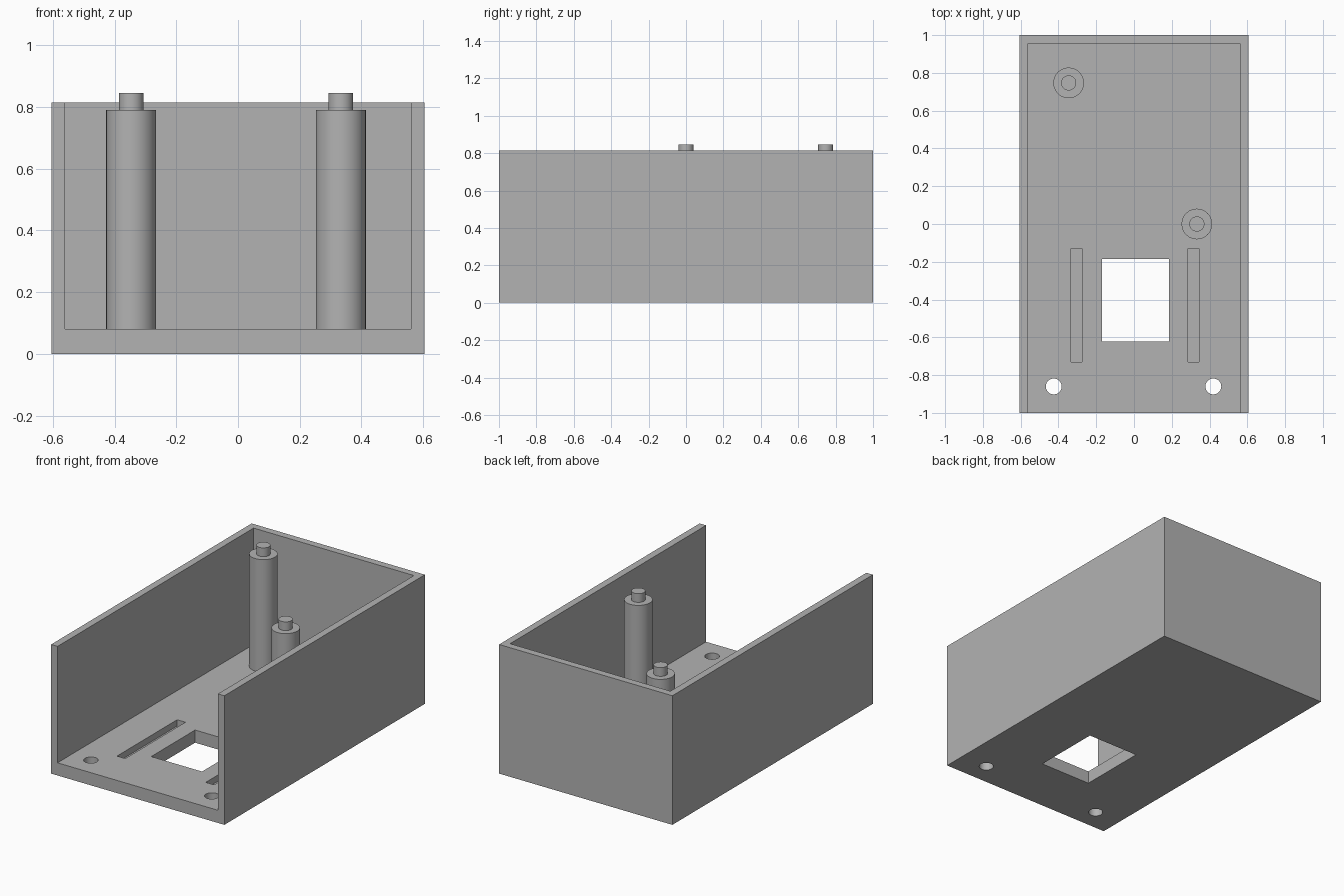
import bpy

cube = bpy.data.objects.get("Cube")
if cube:
    bpy.data.objects.remove(cube, do_unlink=True)

grey = bpy.data.materials.new("plain grey")
grey.use_nodes = True
colour = (0.45, 0.45, 0.45, 1)
grey.diffuse_color = colour
grey.node_tree.nodes["Principled BSDF"].inputs["Base Color"].default_value = colour


def box(name, low, high):
    centre = [(a + b) / 2 for a, b in zip(low, high)]
    bpy.ops.mesh.primitive_cube_add(size=1, location=centre)
    ob = bpy.context.object
    ob.name = name
    ob.scale = [b - a for a, b in zip(low, high)]
    bpy.ops.object.transform_apply(location=True, scale=True)
    ob.data.materials.append(grey)
    return ob


def cylinder(name, x, y, radius, bottom, top):
    bpy.ops.mesh.primitive_cylinder_add(
        vertices=48, radius=radius, depth=top - bottom,
        location=(x, y, (bottom + top) / 2))
    ob = bpy.context.object
    ob.name = name
    bpy.ops.object.shade_smooth_by_angle()
    ob.data.materials.append(grey)
    return ob


def cut(body, cutter):
    bpy.context.view_layer.objects.active = body
    mod = body.modifiers.new("cut", "BOOLEAN")
    mod.operation = "DIFFERENCE"
    mod.solver = "EXACT"
    mod.object = cutter
    bpy.ops.object.modifier_apply(modifier=mod.name)
    bpy.data.objects.remove(cutter, do_unlink=True)


WIDTH, WALL, FLOOR, HEIGHT = 0.605, 0.045, 0.08, 0.815

# Open-fronted, open-topped case
case = box("case", (-WIDTH, -1, 0), (WIDTH, 1, HEIGHT))
cut(case, box("cavity_cutter", (WALL - WIDTH, -1.1, FLOOR),
              (WIDTH - WALL, 1 - WALL, 1)))

# Rectangular opening through the floor
cut(case, box("window_cutter", (-0.17, -0.623, -0.1), (0.185, -0.185, 0.2)))

# Shallow slots either side of the opening
for x in (-0.305, 0.315):
    cut(case, box("slot_cutter", (x - 0.029, -0.73, 0.04), (x + 0.029, -0.13, 0.2)))

# Screw holes near the front edge
for x in (-0.425, 0.42):
    cut(case, cylinder("hole_cutter", x, -0.86, 0.042, -0.1, 0.2))

# Mounting posts with locating pins
for side, x, y in (("right", -0.346, 0.747), ("left", 0.333, 0)):
    cylinder(side + "_post", x, y, 0.081, FLOOR, 0.79)
    cylinder(side + "_pin", x, y, 0.04, 0.79, 0.845)
